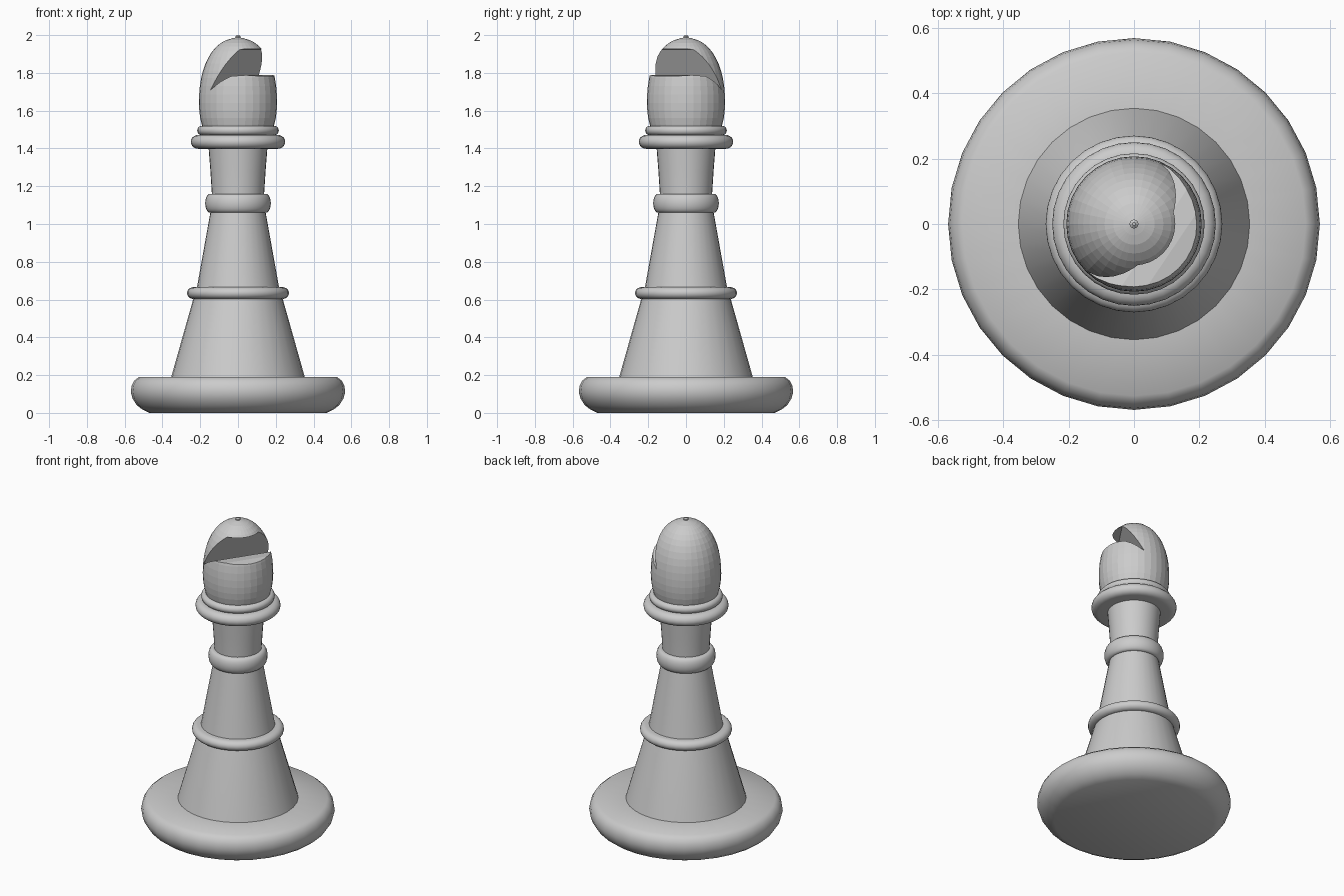
import bpy, bmesh, math
from mathutils import Matrix

if "Cube" in bpy.data.objects:
    bpy.data.objects.remove(bpy.data.objects["Cube"])

SEGS = 32
grey = bpy.data.materials.new("plain_grey")
grey.diffuse_color = (0.6, 0.6, 0.6, 1)
grey.use_nodes = True
grey.node_tree.nodes["Principled BSDF"].inputs["Base Color"].default_value = grey.diffuse_color


def make_object(name, bm):
    bmesh.ops.recalc_face_normals(bm, faces=bm.faces[:])
    mesh = bpy.data.meshes.new(name)
    bm.to_mesh(mesh)
    bm.free()
    mesh.materials.append(grey)
    obj = bpy.data.objects.new(name, mesh)
    bpy.context.collection.objects.link(obj)
    return obj


def lathe(name, profile, angle=40, segs=SEGS):
    """Revolve (radius, z) points, capping both ends; angle 0 = flat faces."""
    bm = bmesh.new()
    rings = [[bm.verts.new((r * math.cos(2 * math.pi * i / segs),
                            r * math.sin(2 * math.pi * i / segs), z))
              for i in range(segs)] for r, z in profile]
    for a, b in zip(rings, rings[1:]):
        for i in range(segs):
            j = (i + 1) % segs
            bm.faces.new((a[i], a[j], b[j], b[i]))
    bm.faces.new(rings[0][::-1])
    bm.faces.new(rings[-1])
    obj = make_object(name, bm)
    if angle:
        obj.data.shade_smooth()
        obj.data.set_sharp_from_angle(angle=math.radians(angle))
    return obj


def ring(name, r_out, z0, z1, r_in, width):
    """Rounded moulding between z0 and z1."""
    mid, half = (z0 + z1) / 2, (z1 - z0) / 2
    pts = [(r_in, z0)]
    for k in range(11):
        t = -math.pi / 2 + math.pi * k / 10
        pts.append((r_out - width + width * math.cos(t), mid + half * math.sin(t)))
    pts.append((r_in, z1))
    return lathe(name, pts, 60)


# Base and stem
lathe("base", [(0.47, 0), (0.505, 0.017), (0.535, 0.04), (0.558, 0.075), (0.568, 0.11),
               (0.563, 0.145), (0.55, 0.17), (0.525, 0.19), (0.3, 0.19)], 60)
lathe("lower_stem", [(0.355, 0.185), (0.235, 0.61), (0.218, 0.66)])
lathe("middle_stem", [(0.22, 0.65), (0.143, 1.08)])
lathe("neck", [(0.137, 1.12), (0.139, 1.17), (0.146, 1.28), (0.158, 1.43)])

# Mouldings
ring("lower_ring", 0.27, 0.603, 0.666, 0.19, 0.035)
ring("neck_bead", 0.174, 1.06, 1.16, 0.12, 0.026)
ring("collar", 0.25, 1.398, 1.472, 0.14, 0.04)
ring("upper_collar", 0.216, 1.47, 1.52, 0.14, 0.025)

# Head: egg shape
head_profile = [(0.185, 1.50), (0.193, 1.53), (0.200, 1.56), (0.205, 1.60)]
for k in range(12):
    u = math.sin(math.pi / 2 * k / 12)
    head_profile.append((0.207 * (1 - u ** 2.2) ** (1 / 2.2), 1.64 + 0.345 * u))
head_profile.append((0.012, 1.987))
head = lathe("head", head_profile, 0)

# Notch cutter: (outward distance, z) outline, extruded across the head
outline = [(-0.04, 1.71), (0.02, 1.752), (0.075, 1.782), (0.14, 1.788), (0.4, 1.76),
           (0.4, 1.93), (0.08, 1.925)]
bm = bmesh.new()
sides = [[bm.verts.new((d, y, z)) for d, z in outline] for y in (-0.4, 0.4)]
n = len(outline)
bm.faces.new(sides[0])
bm.faces.new(sides[1][::-1])
for i in range(n):
    j = (i + 1) % n
    bm.faces.new((sides[0][i], sides[1][i], sides[1][j], sides[0][j]))
bm.transform(Matrix.Rotation(math.radians(-34), 4, 'Z'))
cutter = make_object("notch_cutter", bm)
cutter.hide_render = True

cut = head.modifiers.new("notch", 'BOOLEAN')
cut.operation = 'DIFFERENCE'
cut.solver = 'EXACT'
cut.object = cutter
bpy.context.view_layer.objects.active = head
bpy.ops.object.modifier_apply(modifier=cut.name)
bpy.data.objects.remove(cutter)

# Tiny knob on top
lathe("top_knob", [(0.006, 1.975), (0.014, 1.982), (0.014, 1.993), (0.005, 2.0)], 0, 8)
